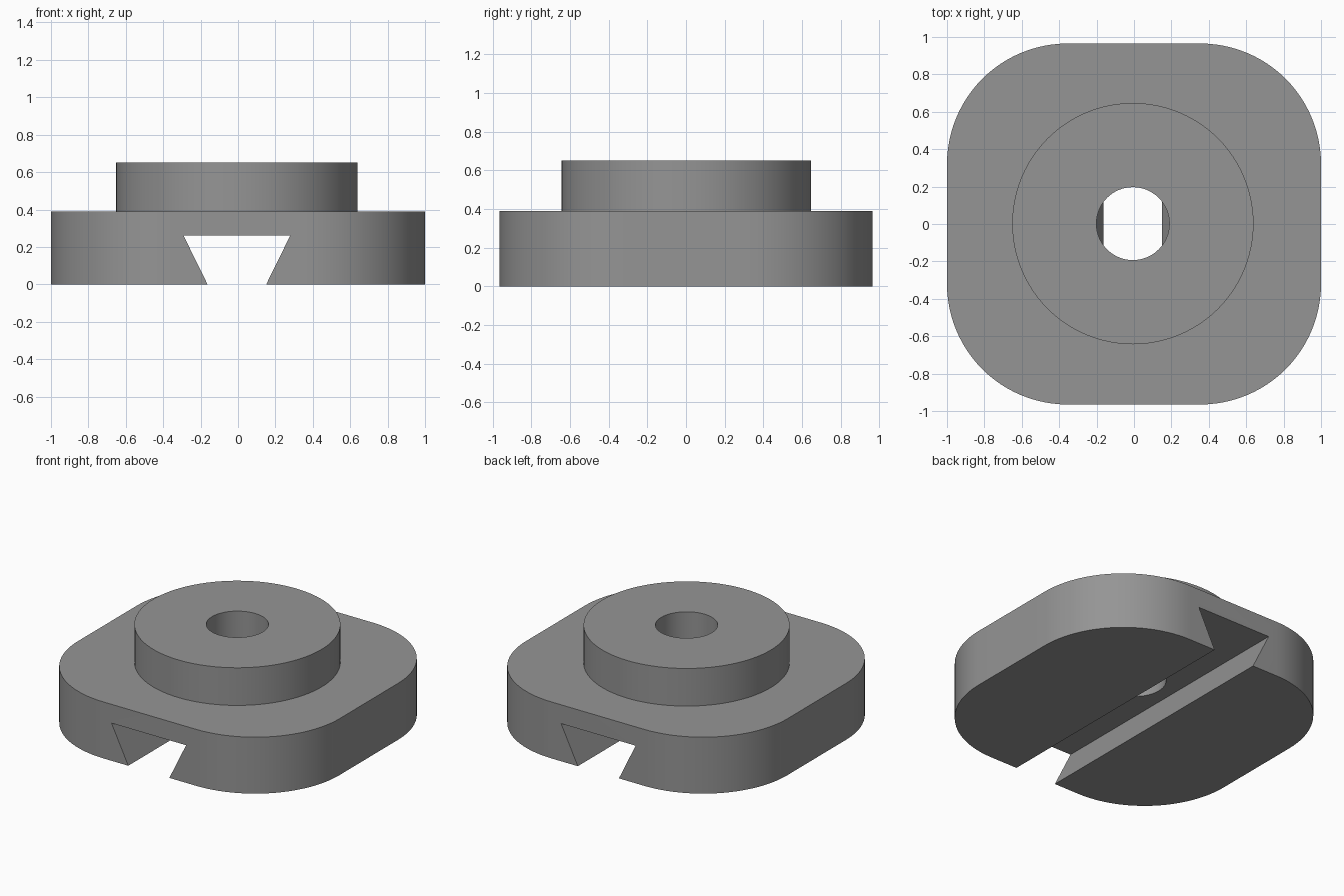
import bpy, bmesh, math
from mathutils import Vector

if "Cube" in bpy.data.objects:
    bpy.data.objects.remove(bpy.data.objects["Cube"])

HX, HY, R = 1.0, 0.965, 0.645      # plate half sizes and corner radius
PLATE_TOP, BOSS_TOP = 0.39, 0.65
CX = -0.006                        # centre of boss, bore and slot

steel = bpy.data.materials.new("grey steel")
steel.diffuse_color = (0.30, 0.30, 0.30, 1)
steel.use_nodes = True
steel.node_tree.nodes["Principled BSDF"].inputs["Base Color"].default_value = steel.diffuse_color


def extrude(name, points, direction):
    """Solid made by sweeping a flat outline along a direction."""
    bm = bmesh.new()
    face = bm.faces.new([bm.verts.new(p) for p in points])
    res = bmesh.ops.extrude_face_region(bm, geom=[face])
    verts = [v for v in res["geom"] if isinstance(v, bmesh.types.BMVert)]
    bmesh.ops.translate(bm, verts=verts, vec=Vector(direction))
    bmesh.ops.recalc_face_normals(bm, faces=bm.faces)
    mesh = bpy.data.meshes.new(name)
    bm.to_mesh(mesh)
    bm.free()
    mesh.materials.append(steel)
    obj = bpy.data.objects.new(name, mesh)
    bpy.context.collection.objects.link(obj)
    return obj


def arc(cx, cy, r, z, start, end, n):
    return [(cx + r * math.cos(a), cy + r * math.sin(a), z)
            for a in (math.radians(start + (end - start) * i / n) for i in range(n + 1))]


def cylinder(name, r, z0, z1, n=96):
    return extrude(name, arc(CX, 0.002, r, z0, 0, 360, n)[:-1], (0, 0, z1 - z0))


# Rounded rectangular plate
outline = []
for i, (sx, sy) in enumerate([(1, 1), (-1, 1), (-1, -1), (1, -1)]):
    outline += arc(sx * (HX - R), sy * (HY - R), R, 0, 90 * i, 90 * i + 90, 24)
body = extrude("slotted_flange", outline, (0, 0, PLATE_TOP))

# Round boss, dovetail slot and central bore
boss = cylinder("boss", 0.645, 0.32, BOSS_TOP)
b, t, h = 0.157, 0.285, 0.26
slope = (t - b) / h
low = b - slope * 0.1
slot = extrude("slot_cutter", [(CX - low, -1.2, -0.1), (CX + low, -1.2, -0.1),
                               (CX + t, -1.2, h), (CX - t, -1.2, h)], (0, 2.4, 0))
bore = cylinder("bore_cutter", 0.195, 0.1, 0.8, 64)

bpy.context.view_layer.objects.active = body
body.select_set(True)
for tool, op in ((boss, 'UNION'), (slot, 'DIFFERENCE'), (bore, 'DIFFERENCE')):
    mod = body.modifiers.new(tool.name, 'BOOLEAN')
    mod.object, mod.operation, mod.solver = tool, op, 'EXACT'
    bpy.ops.object.modifier_apply(modifier=mod.name)
    bpy.data.objects.remove(tool)

bpy.ops.object.shade_smooth_by_angle(angle=math.radians(30))
